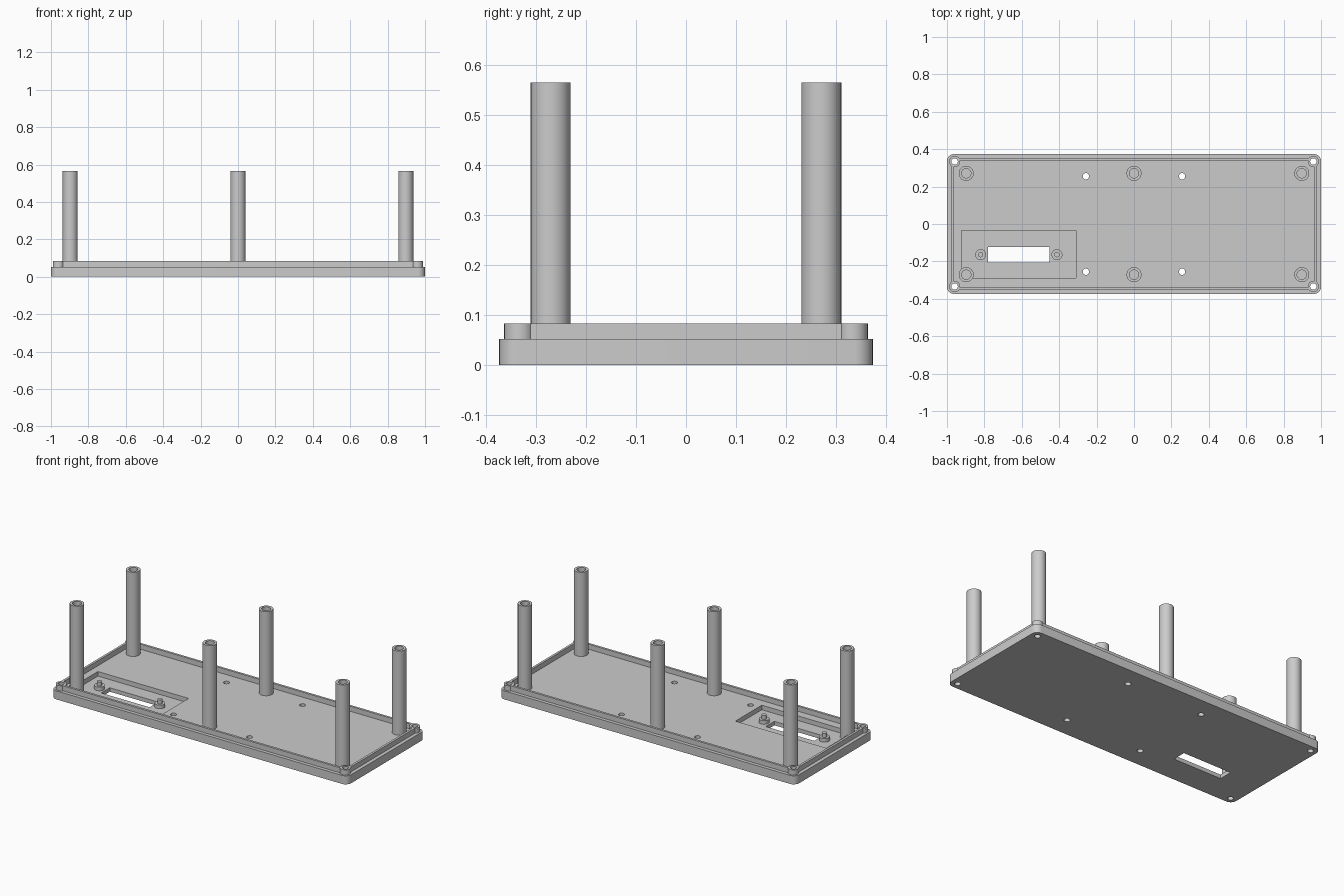
import bpy, bmesh, math
from mathutils import Matrix, Vector

if "Cube" in bpy.data.objects:
    bpy.data.objects.remove(bpy.data.objects["Cube"], do_unlink=True)

# Single plastic colour
GREY = (0.6, 0.6, 0.6, 1)
plastic = bpy.data.materials.new("grey plastic")
plastic.use_nodes = True
plastic.diffuse_color = GREY
plastic.node_tree.nodes["Principled BSDF"].inputs["Base Color"].default_value = GREY

# Main heights
RECESS, FLOOR, RIM, TOP = 0.024, 0.052, 0.083, 0.565


def finish(bm, name):
    bmesh.ops.recalc_face_normals(bm, faces=bm.faces)
    mesh = bpy.data.meshes.new(name)
    bm.to_mesh(mesh)
    bm.free()
    mesh.materials.append(plastic)
    obj = bpy.data.objects.new(name, mesh)
    bpy.context.scene.collection.objects.link(obj)
    return obj


def prism(name, x0, x1, y0, y1, z0, z1, r=0.0, steps=8):
    """Upright block with optionally rounded vertical edges."""
    bm = bmesh.new()
    verts = []
    corners = [(x1 - r, y1 - r), (x0 + r, y1 - r), (x0 + r, y0 + r), (x1 - r, y0 + r)]
    for i, (cx, cy) in enumerate(corners):
        for k in range(steps + 1 if r else 1):
            a = math.pi / 2 * (i + k / steps)
            verts.append(bm.verts.new((cx + r * math.cos(a), cy + r * math.sin(a), z0)))
    base = bm.faces.new(verts)
    ext = bmesh.ops.extrude_face_region(bm, geom=[base])["geom"]
    bmesh.ops.translate(bm, vec=(0, 0, z1 - z0),
                        verts=[v for v in ext if isinstance(v, bmesh.types.BMVert)])
    return finish(bm, name)


def centred(name, hx, hy, z0, z1, r):
    return prism(name, -hx, hx, -hy, hy, z0, z1, r)


def cylinder(name, x, y, r, z0, z1):
    bm = bmesh.new()
    bmesh.ops.create_cone(bm, cap_ends=True, segments=32, radius1=r, radius2=r,
                          depth=z1 - z0,
                          matrix=Matrix.Translation((x, y, (z0 + z1) / 2)))
    return finish(bm, name)


def lathe(name, x, y, profile):
    """Turn a (radius, height) profile about a vertical axis."""
    bm = bmesh.new()
    verts = [bm.verts.new((r, 0, z)) for r, z in profile]
    edges = [bm.edges.new(pair) for pair in zip(verts, verts[1:])]
    bmesh.ops.spin(bm, geom=verts + edges, axis=(0, 0, 1), cent=(0, 0, 0),
                   angle=math.tau, steps=32)
    bmesh.ops.remove_doubles(bm, verts=bm.verts, dist=0.0001)
    bmesh.ops.translate(bm, verts=bm.verts, vec=Vector((x, y, 0)))
    return smooth(finish(bm, name))


def combine(target, tool, operation):
    mod = target.modifiers.new("combine", 'BOOLEAN')
    mod.object, mod.operation, mod.solver = tool, operation, 'EXACT'
    bpy.context.view_layer.objects.active = target
    bpy.ops.object.modifier_apply(modifier=mod.name)
    bpy.data.objects.remove(tool, do_unlink=True)


def smooth(obj):
    bpy.ops.object.select_all(action='DESELECT')
    obj.select_set(True)
    bpy.context.view_layer.objects.active = obj
    bpy.ops.object.shade_smooth_by_angle(angle=math.radians(30))
    return obj


def four(x, y):
    return [(sx * x, sy * y) for sx in (-1, 1) for sy in (-1, 1)]


# Tray: flat plate carrying a thin raised rim
tray = centred("tray", 1, 0.374, 0, FLOOR, 0.037)
rim = centred("rim", 0.978, 0.353, 0.03, RIM, 0.018)
combine(rim, centred("pocket", 0.964, 0.339, 0.01, 0.2, 0.01), 'DIFFERENCE')
combine(tray, rim, 'UNION')

# Corner screw bosses
for x, y in four(0.959, 0.334):
    combine(tray, cylinder("boss", x, y, 0.03, 0.015, RIM), 'UNION')

# Connector recess and slot
combine(tray, prism("recess", -0.921, -0.309, -0.289, -0.035, RECESS, 0.07), 'DIFFERENCE')
combine(tray, prism("slot", -0.78, -0.453, -0.205, -0.122, -0.1, 0.2), 'DIFFERENCE')

# Screw holes through corners and floor
for x, y in four(0.959, 0.334) + four(0.257, 0.255):
    combine(tray, cylinder("hole", x, y, 0.017, -0.1, 0.2), 'DIFFERENCE')
smooth(tray)

# Six tall hollow pillars
for i, x in enumerate((-0.897, 0, 0.897)):
    for side, y in (("front", -0.271), ("back", 0.271)):
        lathe(f"pillar_{side}_{i + 1}", x, y,
              [(0, 0.012), (0.04, 0.012), (0.04, TOP), (0.025, TOP), (0.025, 0.3), (0, 0.3)])

# Two stepped pins beside the slot
for side, x in (("right", -0.82), ("left", -0.412)):
    lathe(f"mounting_pin_{side}", x, -0.164,
          [(0, 0.012), (0.029, 0.012), (0.029, 0.046), (0.014, 0.046), (0.014, 0.07), (0, 0.07)])
